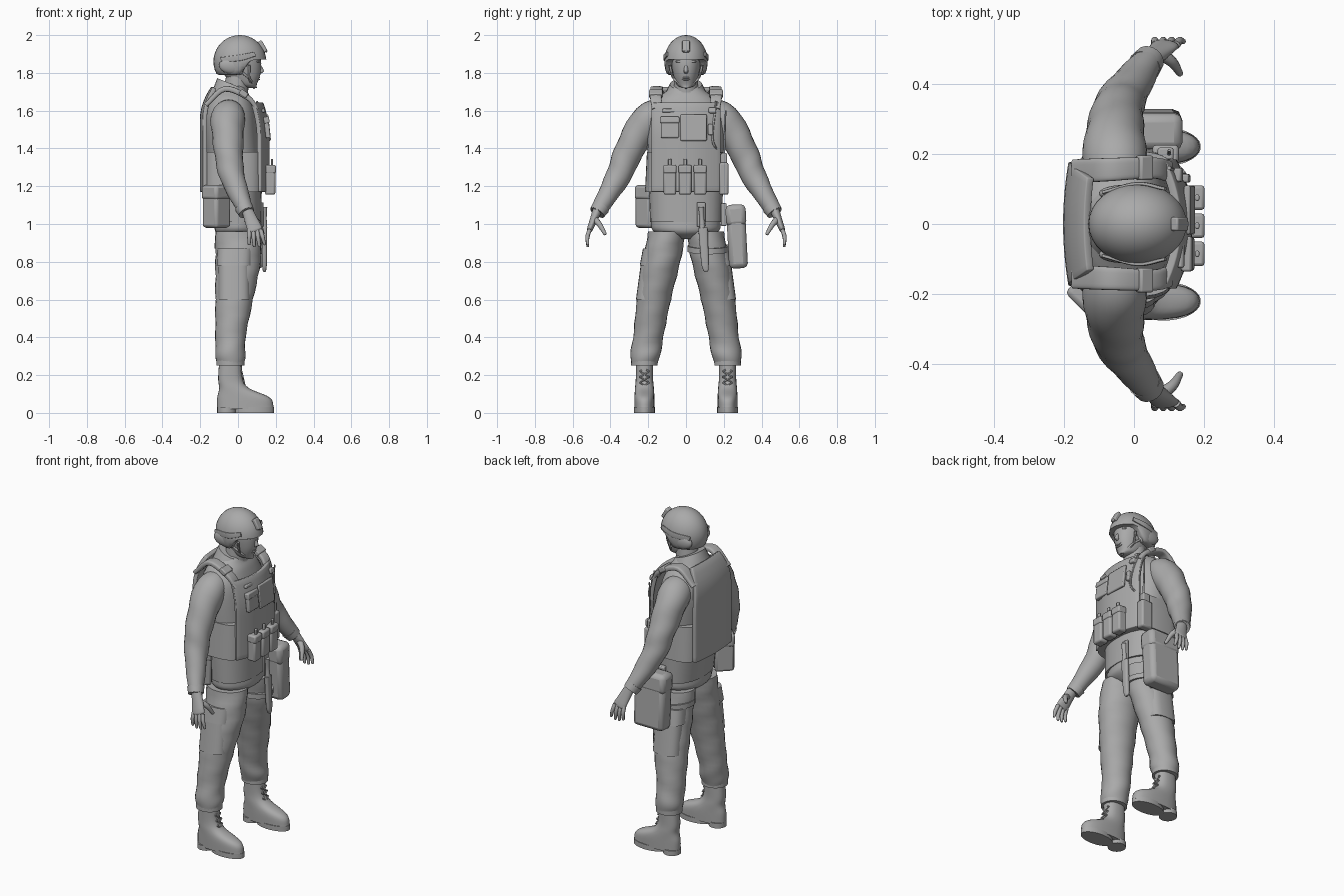
import bpy, bmesh, math
from mathutils import Vector, Matrix, Euler

cube = bpy.data.objects.get("Cube")
if cube:
    bpy.data.objects.remove(cube, do_unlink=True)

material = bpy.data.materials.new("plain grey")
material.use_nodes = True
grey = (0.4, 0.4, 0.4, 1)
material.diffuse_color = grey
material.node_tree.nodes["Principled BSDF"].inputs["Base Color"].default_value = grey


def finish(name, bm, mirror=False, bevel=None, thickness=None):
    bmesh.ops.recalc_face_normals(bm, faces=bm.faces)
    mesh = bpy.data.meshes.new(name)
    bm.to_mesh(mesh)
    bm.free()
    mesh.materials.append(material)
    part = bpy.data.objects.new(name, mesh)
    bpy.context.collection.objects.link(part)
    bpy.ops.object.select_all(action="DESELECT")
    part.select_set(True)
    bpy.context.view_layer.objects.active = part
    bpy.ops.object.shade_smooth_by_angle(angle=math.radians(45))
    if thickness:
        solid = part.modifiers.new("thickness", "SOLIDIFY")
        solid.thickness, solid.offset = thickness, 0
    if bevel:
        rounding = part.modifiers.new("rounding", "BEVEL")
        rounding.width, rounding.segments = bevel, 2
    if mirror:
        part.modifiers.new("mirror", "MIRROR").use_axis = (False, True, False)


def spline(keys, steps):
    """Smooth curve through the keys, all components alike."""
    first = [2 * a - b for a, b in zip(keys[0], keys[1])]
    last = [2 * a - b for a, b in zip(keys[-1], keys[-2])]
    padded = [first, *keys, last]
    result = []
    for before, start, end, after in zip(padded, padded[1:], padded[2:], padded[3:]):
        for step in range(steps):
            t = step / steps
            result.append([b + t / 2 * (c - a + t * (2 * a - 5 * b + 4 * c - d + t * (3 * (b - c) + d - a)))
                           for a, b, c, d in zip(before, start, end, after)])
    return result + [keys[-1]]


def sweep(name, keys, level=False, across=(1, 0, 0), sides=24, power=2, tilt=0, wrinkle=0,
          steps=5, round_end=False, mirror=False):
    """Skin oval sections (x, y, z, half width, half depth) along a smooth path."""
    points = spline([k if len(k) == 5 else (*k, k[3]) for k in keys], steps)
    centres = [Vector(p[:3]) for p in points]
    sections = []
    for i, centre in enumerate(centres):
        tangent = centres[min(i + 1, len(points) - 1)] - centres[max(i - 1, 0)]
        tangent = Vector((0, 0, 1)) if level else tangent.normalized()
        sections.append((centre, tangent, points[i][3], points[i][4]))
    if round_end:
        centre, tangent, a, b = sections[-1]
        for angle in (math.pi / 6, math.pi / 3):
            shrink = math.cos(angle)
            sections.append((centre + tangent * b * math.sin(angle), tangent, a * shrink, b * shrink))
    bm = bmesh.new()
    rings = []
    for centre, tangent, a, b in sections:
        side = Vector(across)
        side = (side - tangent * tangent.dot(side)).normalized()
        other = tangent.cross(side)
        ring = []
        for k in range(sides):
            angle = math.tau * k / sides
            c, s = math.cos(angle), math.sin(angle)
            fold = 1 + wrinkle * math.sin(2 * angle + 50 * centre.z)
            offset = side * a * fold * math.copysign(abs(c) ** (2 / power), c)
            offset += other * b * fold * math.copysign(abs(s) ** (2 / power), s)
            offset.z += tilt * offset.x
            ring.append(bm.verts.new(centre + offset))
        rings.append(ring)
    for low, high in zip(rings, rings[1:]):
        for k in range(sides):
            bm.faces.new((low[k - 1], low[k], high[k], high[k - 1]))
    bm.faces.new(rings[0])
    bm.faces.new(rings[-1])
    finish(name, bm, mirror)


def band(name, x, y, z, a, b, height, tilt=0, mirror=False):
    sweep(name, [(x, y, z, a, b), (x, y, z + height, a, b)], level=True, sides=40,
          tilt=tilt, steps=1, mirror=mirror)


def box(name, centre, size, turn=(0, 0, 0), bevel=0.006, mirror=False):
    bm = bmesh.new()
    turn = Euler([math.radians(angle) for angle in turn])
    bmesh.ops.create_cube(bm, size=1, matrix=Matrix.LocRotScale(Vector(centre), turn, Vector(size)))
    finish(name, bm, mirror, bevel)


def ball(name, centre, radii, mirror=False, rim=None):
    bm = bmesh.new()
    bmesh.ops.create_uvsphere(bm, u_segments=32, v_segments=20, radius=1,
                              matrix=Matrix.LocRotScale(Vector(centre), None, Vector(radii)))
    if rim:
        for v in bm.verts:
            v.co.z = max(v.co.z, rim(v.co.x))
    finish(name, bm, mirror)


# Jacket, collar and trousers
sweep("jacket", [(0, 0, 1.01, .125, .19), (-.02, 0, 1.3, .14, .2), (-.04, 0, 1.55, .14, .21),
                 (-.04, 0, 1.65, .115, .17), (-.04, 0, 1.7, .09, .11), (-.03, 0, 1.73, .07, .07)],
      level=True, power=2.3)
sweep("collar", [(-.03, 0, 1.65, .11, .13), (-.03, 0, 1.74, .08, .085)], level=True, tilt=-.4)
sweep("trouser_seat", [(0, 0, .92, .07, .05), (0, 0, .96, .12, .17), (0, 0, 1.02, .12, .185)], level=True)
sweep("trouser_leg", [(-.04, .22, .26, .07, .07), (-.04, .215, .31, .08, .08), (-.04, .2, .4, .08, .08),
                      (-.02, .17, .6, .1, .09), (0, .13, .8, .12, .1), (0, .1, .96, .12, .1)],
      level=True, wrinkle=.025, mirror=True)
band("trouser_cuff", -.04, .22, .25, .075, .07, .03, mirror=True)
sweep("thigh_pocket", [(-.02, .19, .6, .085, .075), (-.02, .162, .79, .085, .077)],
      level=True, power=3, mirror=True)
sweep("thigh_pocket_flap", [(-.02, .163, .78, .094, .082), (-.015, .148, .87, .094, .08)],
      level=True, power=3, mirror=True)

# Boots with soles and crossed laces
sweep("boot", [(.04, .22, .02, .15, .053), (.03, .22, .08, .14, .053), (-.02, .22, .13, .08, .05),
               (-.04, .22, .18, .065, .046), (-.04, .22, .27, .06, .046)],
      level=True, power=2.4, mirror=True)
band("forefoot_sole", .085, .22, 0, .105, .055, .03, mirror=True)
band("heel_sole", -.06, .22, 0, .05, .05, .03, mirror=True)
for row in range(4):
    x, z = .04 - row * .007, .13 + row * .03
    for side in (-1, 1):
        sweep("boot_lace", [(x, .22 - side * .025, z, .004), (x - .007, .22 + side * .025, z + .03, .004)],
              across=(0, 0, 1), sides=8, steps=1, mirror=True)

# Sleeves and hands
sweep("sleeve", [(-.05, .11, 1.58, .08), (-.055, .2, 1.55, .09), (-.05, .3, 1.39, .077),
                 (-.03, .36, 1.25, .066), (.045, .47, 1.06, .04)], wrinkle=.03, mirror=True)
sweep("sleeve_cuff", [(.03, .45, 1.09, .048), (.045, .47, 1.06, .043)], steps=1, mirror=True)
sweep("palm", [(.05, .47, 1.07, .03, .025), (.09, .51, .97, .04, .015)], round_end=True, mirror=True)
for i, finger in enumerate(("index", "middle", "ring", "little")):
    root = Vector((.12 - i * .02, .51, .97))
    tip = Vector((.14 - i * .027, .52, .88 + .01 * abs(i - 1.5)))
    knuckle = root.lerp(tip, .5) + Vector((0, .007, 0))
    sweep(finger + "_finger", [(*root, .012), (*knuckle, .011), (*tip, .008)],
          sides=10, round_end=True, mirror=True)
sweep("thumb", [(.07, .49, 1.03, .02), (.11, .46, 1, .015), (.13, .43, .95, .01)],
      sides=10, round_end=True, mirror=True)

# Neck, head and face
sweep("neck", [(-.02, 0, 1.64, .07), (0, 0, 1.8, .06)], level=True)
sweep("head", [(.07, 0, 1.72, .03, .02), (.04, 0, 1.74, .06, .05), (.02, 0, 1.8, .1, .07),
               (.01, 0, 1.88, .11, .08), (0, 0, 1.94, .09, .06)], level=True, power=2.2)
sweep("nose", [(.11, 0, 1.85, .007), (.125, 0, 1.81, .012), (.11, 0, 1.795, .008)], level=True, sides=12)
for height in (1.765, 1.775):
    ball("lip", (.107, 0, height), (.009, .022, .005))
ball("eye", (.1, .03, 1.84), (.012, .013, .007), mirror=True)
ball("brow", (.103, .03, 1.86), (.013, .026, .008), mirror=True)
ball("ear", (.01, .08, 1.82), (.02, .016, .03), mirror=True)
for name, x in (("front_chin_strap", .06), ("rear_chin_strap", -.03)):
    sweep(name, [(x, .085, 1.84, .007), (.06, .065, 1.77, .006), (.085, 0, 1.72, .006)],
          sides=8, mirror=True)


# Helmet with ear guards, side rails and front mount
def helmet_rim(x):
    t = min(1, max(0, x / .08))
    return 1.79 + .08 * t * t * (3 - 2 * t)


ball("helmet", (.01, 0, 1.86), (.14, .115, .14), rim=helmet_rim)
ball("helmet_ear_guard", (-.03, .087, 1.84), (.07, .024, .045), mirror=True)
sweep("helmet_rail", [(-.09, .09, 1.87, .005, .013), (.01, .115, 1.88, .005, .016),
                      (.09, .1, 1.9, .005, .012)], across=(0, 1, 0), power=4, mirror=True)
box("helmet_front_mount", (.13, 0, 1.94), (.024, .04, .065), (0, -30, 0))
box("helmet_mount_stub", (.146, 0, 1.92), (.014, .02, .025), (0, -25, 0))


# Armoured vest: curved plates, waistband and shoulder straps
def chest_surface(y, z):
    return .155 - 1.4 * y * y - .9 * max(0, z - 1.45) ** 2


def back_surface(y, z):
    return -.19 + .5 * y * y + 2 * max(0, z - 1.55) ** 2


def plate(name, surface, low, high, half_width, taper):
    bm = bmesh.new()
    bmesh.ops.create_grid(bm, x_segments=16, y_segments=16, size=1)
    for v in bm.verts:
        rise = (v.co.y + 1) / 2
        y = v.co.x * half_width * (1 - taper * rise ** 6)
        z = low + rise * (high - low)
        v.co = surface(y, z), y, z
    finish(name, bm, bevel=.004, thickness=.024)


plate("vest_front", chest_surface, 1.17, 1.64, .18, 0)
plate("vest_back", back_surface, 1.17, 1.72, .175, .25)
sweep("vest_waistband", [(-.025, 0, 1.17, .165, .217), (-.025, 0, 1.38, .168, .207)],
      level=True, sides=40, power=3.5, steps=1)
sweep("shoulder_strap", [(-.17, .15, 1.63, .034, .012), (-.07, .155, 1.715, .033, .015),
                         (.05, .16, 1.67, .03, .014), (.1, .15, 1.61, .03, .01)],
      across=(0, 1, 0), power=4, mirror=True)
box("strap_buckle", (.03, .16, 1.69), (.045, .07, .03), (0, 35, 0), mirror=True)


def chest_box(name, y, z, depth, width, height):
    lean = math.degrees(math.atan(1.8 * max(0, z - 1.45)))
    box(name, (chest_surface(y, z) + depth / 2, y, z), (depth, width, height), (0, -lean, 0))


chest_box("chest_pouch", -.085, 1.51, .025, .095, .11)
chest_box("chest_pouch_flap", -.085, 1.55, .03, .1, .035)
chest_box("chest_panel", .04, 1.51, .018, .14, .14)
chest_box("name_strip", -.085, 1.6, .018, .08, .02)
chest_box("talk_switch", .13, 1.5, .03, .025, .06)
chest_box("vest_clip", .14, 1.6, .03, .04, .03)

# Magazine pouches
for i in (-1, 0, 1):
    y = i * .08 - .005
    box("magazine_pouch", (.17, y, 1.225), (.055, .066, .14), bevel=.01)
    box("magazine_pouch_flap", (.172, y, 1.29), (.058, .07, .045), bevel=.009)
    box("magazine_tab", (.18, y, 1.32), (.012, .018, .05), bevel=.004)

# Radio, antenna and cable on the left of the chest
box("radio_pouch", (.09, .2, 1.24), (.075, .05, .17), bevel=.01)
box("radio", (.09, .2, 1.34), (.045, .035, .07))
sweep("radio_antenna", [(.1, .2, 1.35, .006), (.1, .21, 1.6, .004)], sides=8)
sweep("radio_cable", [(.1, .19, 1.36, .006), (.145, .14, 1.45, .006), (.1, .16, 1.65, .006)], sides=8)

# Knife in its sheath and the thigh strap
sweep("knife_sheath", [(.14, .09, .98, .014, .025), (.14, .1, .8, .013, .02), (.14, .105, .76, .01, .015)],
      power=3, round_end=True)
sweep("knife_handle", [(.14, .087, .98, .015), (.14, .084, 1.03, .012), (.14, .08, 1.09, .015)])
box("knife_hanger", (.13, .08, 1.05), (.012, .045, .13))
band("thigh_strap", .005, .118, .855, .13, .11, .03, tilt=-.12)


# Hip bags with overlapping flaps
def hip_bag(name, centre, size, lean, spin, bevel):
    centre, size = Vector(centre), Vector(size)
    box(name, centre, size, (lean, 0, spin), bevel)
    flap = size + Vector((.007, .007, 0))
    flap.z = size.z * .35
    top = centre + Euler((math.radians(lean), 0, 0)).to_matrix() @ Vector((0, 0, size.z * .35))
    box(name + "_flap", top, flap, (lean, 0, spin), bevel)


hip_bag("left_hip_bag", (.035, .27, .93), (.2, .1, .33), 3, 0, .025)
hip_bag("right_hip_bag", (-.115, -.195, 1.09), (.11, .11, .22), 0, 45, .016)
box("left_bag_hanger", (.03, .2, 1.05), (.06, .03, .12))
